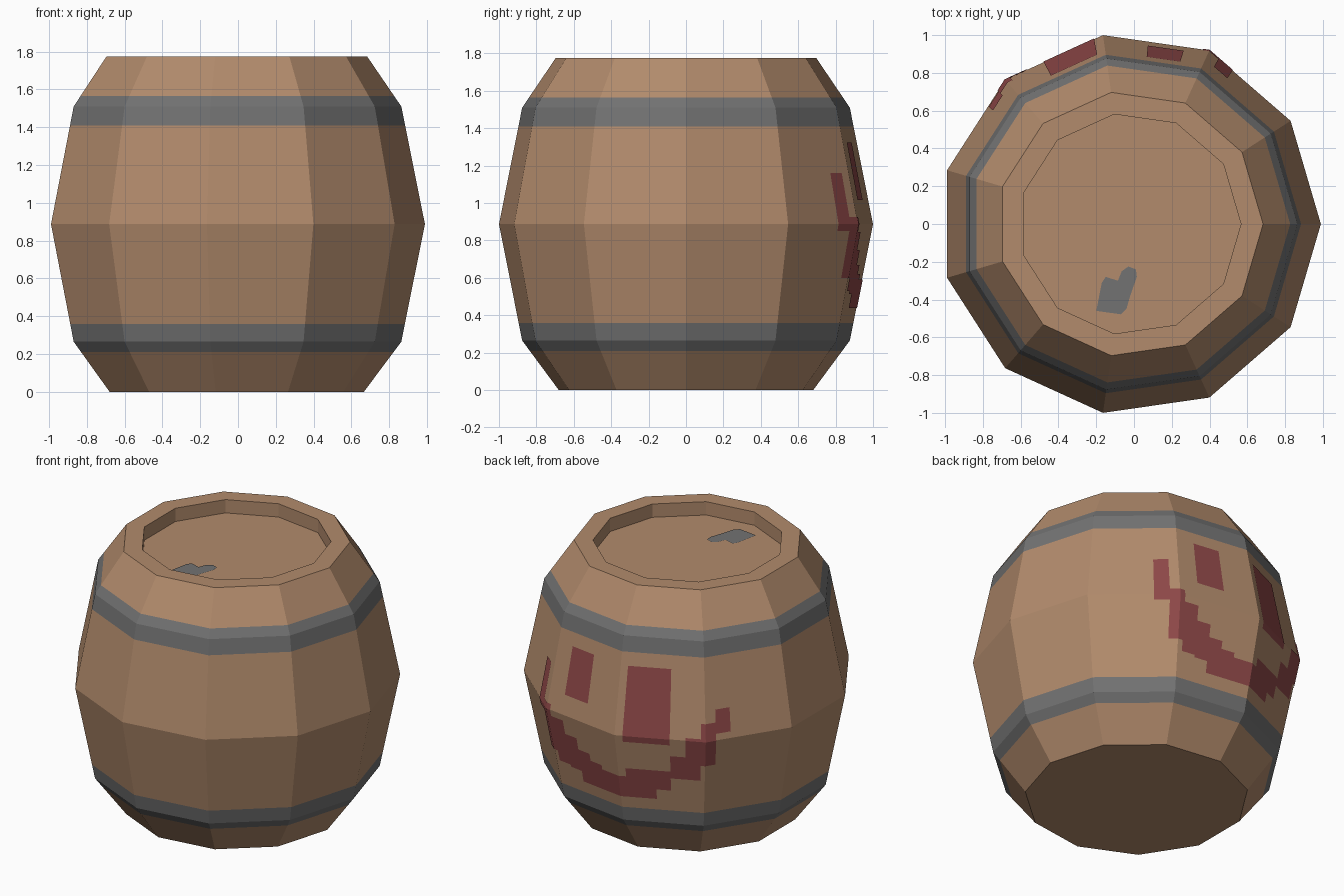
import bpy, bmesh, math

if "Cube" in bpy.data.objects:
    bpy.data.objects.remove(bpy.data.objects["Cube"])

SIDES = 11
CX = -0.0206          # centres the odd-sided ring
MID = 0.8875
STEP = 2 * math.pi / SIDES
PROFILE = [(0, .687), (.265, .885), (MID, 1.01), (1.51, .885), (1.775, .704)]  # z, radius
BANDS = [(.21, .36), (1.41, 1.565)]
FLOOR_Z = 1.685


def material(name, rgb):
    m = bpy.data.materials.new(name)
    m.diffuse_color = (*rgb, 1)
    m.use_nodes = True
    m.node_tree.nodes["Principled BSDF"].inputs["Base Color"].default_value = m.diffuse_color
    return m


wood = material("wood", (.445, .258, .150))
iron = material("iron_grey", (.168, .168, .168))
paint = material("dark_red_paint", (.275, .065, .065))


def finish(bm, name, mats, recalc=True):
    if recalc:
        bmesh.ops.recalc_face_normals(bm, faces=bm.faces[:])
    me = bpy.data.meshes.new(name)
    bm.to_mesh(me)
    bm.free()
    for m in mats:
        me.materials.append(m)
    ob = bpy.data.objects.new(name, me)
    bpy.context.collection.objects.link(ob)
    return ob


def radius(z):
    for (z0, r0), (z1, r1) in zip(PROFILE, PROFILE[1:]):
        if z <= z1:
            return r0 + (r1 - r0) * (z - z0) / (z1 - z0)


def surface(g, z, lift=0):
    """Point on the faceted wall; whole numbers of g lie on the stave edges."""
    n = math.floor(g)
    u = g - n
    r = radius(z) + lift
    a, b = (n + 1) * STEP, (n + 2) * STEP
    return (CX + r * (math.cos(a) * (1 - u) + math.cos(b) * u),
            r * (math.sin(a) * (1 - u) + math.sin(b) * u), z)


# Barrel: outer wall with band rings, rim, recessed lid and base
heights = sorted([z for z, _ in PROFILE] + [z for b in BANDS for z in b])
outline = [(z, radius(z)) for z in heights] + [(1.775, .587), (FLOOR_Z, .587)]
bm = bmesh.new()
rings = [[bm.verts.new((CX + r * math.cos(i * STEP), r * math.sin(i * STEP), z))
          for i in range(SIDES)] for z, r in outline]
for k, (lo, hi) in enumerate(zip(rings, rings[1:])):
    zc = (outline[k][0] + outline[k + 1][0]) / 2
    on_band = k < len(heights) - 1 and any(a < zc < b for a, b in BANDS)
    for i in range(SIDES):
        j = (i + 1) % SIDES
        f = bm.faces.new((lo[i], lo[j], hi[j], hi[i]))
        f.material_index = int(on_band)
bm.faces.new(rings[0][::-1])
bm.faces.new(rings[-1])
finish(bm, "barrel", [wood, iron])


# Painted face: thin patches on a column grid, split along stave and belly edges
GRID0, CELL = .715, SIDES / 64


def cuts(lo, hi, stops):
    return [lo] + [s for s in stops if lo < s < hi] + [hi]


def patch(bm, first, last, z0, z1):
    gs = cuts(GRID0 + CELL * first, GRID0 + CELL * (last + 1), range(1, 5))
    zs = cuts(z0, z1, [MID])
    for ga, gb in zip(gs, gs[1:]):
        for za, zb in zip(zs, zs[1:]):
            # keep both ends on the same stave
            gb2 = gb - 1e-6
            bm.faces.new([bm.verts.new(surface(g, z, .004)) for g, z in
                          ((ga, za), (gb2, za), (gb2, zb), (ga, zb))])


bm = bmesh.new()
patch(bm, 3, 4, 1.015, 1.325)
patch(bm, 8, 10, .845, 1.325)
finish(bm, "painted_eyes", [paint], False)

SMILE = [(.85, 1.16), (.60, .925), (.53, .845), (.515, .75), (.44, .67),
         (.44, .62), (.44, .59), (.44, .59), (.44, .65), (.44, .65),
         (.51, .65), (.60, .765), (.60, .905), (.71, 1.0), (.93, 1.08)]
bm = bmesh.new()
for c, (z0, z1) in enumerate(SMILE):
    patch(bm, c, c, z0, z1)
finish(bm, "painted_smile", [paint], False)

# Grey mark on the lid
MARK = [(-.20, -.46), (-.07, -.478), (-.04, -.45), (-.02, -.38), (.015, -.28),
        (.01, -.24), (-.03, -.225), (-.065, -.25), (-.085, -.30), (-.15, -.28), (-.17, -.31)]
bm = bmesh.new()
bm.faces.new([bm.verts.new((x, y, FLOOR_Z + .004)) for x, y in MARK])
finish(bm, "lid_mark", [iron], False)
